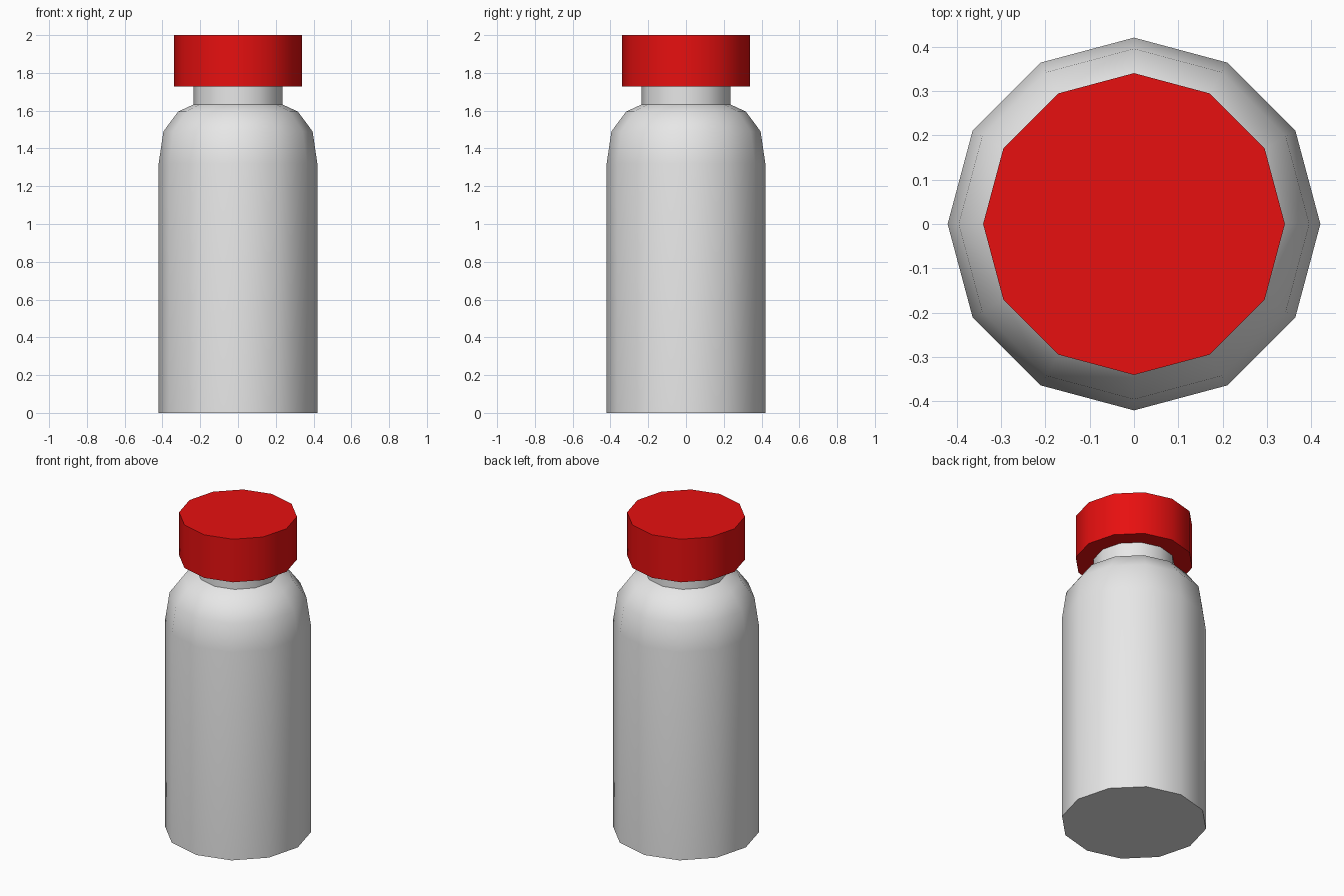
import bpy, bmesh, math

if "Cube" in bpy.data.objects:
    bpy.data.objects.remove(bpy.data.objects["Cube"])

SIDES = 12


def material(name, rgb):
    m = bpy.data.materials.new(name)
    m.diffuse_color = (*rgb, 1)
    m.use_nodes = True
    m.node_tree.nodes["Principled BSDF"].inputs["Base Color"].default_value = m.diffuse_color
    return m


def lathe(name, profile, mat):
    """Revolve (radius, z) points into a closed twelve-sided solid."""
    bm = bmesh.new()
    rings = []
    for r, z in profile:
        rings.append([bm.verts.new((r * math.cos(2 * math.pi * i / SIDES),
                                    r * math.sin(2 * math.pi * i / SIDES), z))
                      for i in range(SIDES)])
    for a, b in zip(rings, rings[1:]):
        for i in range(SIDES):
            j = (i + 1) % SIDES
            bm.faces.new((a[i], a[j], b[j], b[i]))
    bm.faces.new(rings[0][::-1])
    bm.faces.new(rings[-1])
    me = bpy.data.meshes.new(name)
    bm.to_mesh(me)
    bm.free()
    me.materials.append(mat)
    ob = bpy.data.objects.new(name, me)
    bpy.context.collection.objects.link(ob)
    # Smooth around the sides, sharp at rims
    bpy.ops.object.select_all(action='DESELECT')
    ob.select_set(True)
    bpy.context.view_layer.objects.active = ob
    bpy.ops.object.shade_smooth_by_angle(angle=math.radians(40))
    return ob


light_grey = material("light grey", (0.8, 0.8, 0.8))
red = material("red", (0.8, 0.005, 0.005))

# Bottle body with rounded shoulder and neck
lathe("bottle_body", [(0.42, 0), (0.42, 1.32), (0.395, 1.49), (0.317, 1.595),
                      (0.235, 1.633), (0.235, 1.727)], light_grey)

# Screw cap
lathe("cap", [(0.34, 1.727), (0.34, 2.0)], red)
